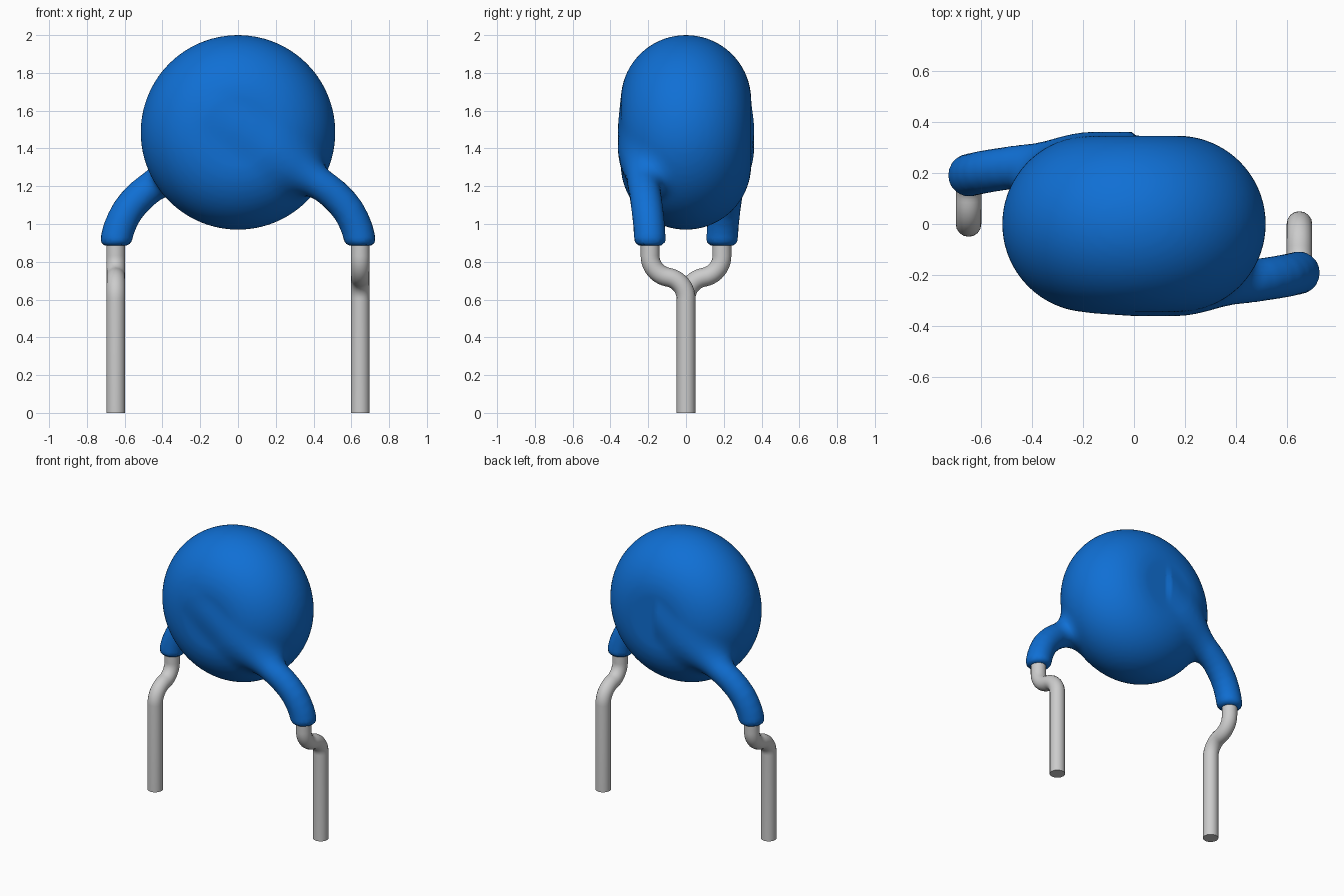
import bpy, bmesh, math
from mathutils import Vector, Matrix

if "Cube" in bpy.data.objects:
    bpy.data.objects.remove(bpy.data.objects["Cube"])


def material(name, rgb, roughness):
    m = bpy.data.materials.new(name)
    m.use_nodes = True
    m.diffuse_color = (*rgb, 1)
    bsdf = m.node_tree.nodes["Principled BSDF"]
    bsdf.inputs["Base Color"].default_value = (*rgb, 1)
    bsdf.inputs["Roughness"].default_value = roughness
    return m


BLUE = material("blue coating", (0.005, 0.16, 0.66), 0.4)
GREY = material("tinned metal", (0.60, 0.60, 0.60), 0.4)

CENTRE_Z, ROUND, FLAT = 1.485, 0.345, 0.17   # disc with fully rounded rim
SLEEVE_R, BLEND, SLEEVE_END = 0.083, 0.10, 0.885
LEAD_X, LEAD_Y, LEAD_R = 0.647, 0.19, 0.05

# Centre line of the coated sleeve on the +x side
KEYS = [Vector(p) for p in [
    (-0.10, -0.215, 1.575), (0.0, -0.238, 1.515), (0.12, -0.240, 1.43),
    (0.28, -0.238, 1.315), (0.42, -0.228, 1.222), (0.51, -0.216, 1.155),
    (0.585, -0.204, 1.070), (0.632, -0.194, 0.970), (0.647, -0.190, 0.890),
    (0.647, -0.190, 0.800)]]


def catmull(keys, steps):
    pts = [keys[0]] + keys + [keys[-1]]
    out = []
    for a, b, c, d in zip(pts, pts[1:], pts[2:], pts[3:]):
        for i in range(steps):
            t = i / steps
            out.append(0.5 * (2 * b + (c - a) * t + (2 * a - 5 * b + 4 * c - d) * t * t
                              + (3 * b - a - 3 * c + d) * t ** 3))
    return out + [keys[-1]]


PATH = catmull(KEYS, 2)
SEGS = [(a, b - a, (b - a).length_squared) for a, b in zip(PATH, PATH[1:])]


def smooth_min(a, b, k):
    h = max(k - abs(a - b), 0) / k
    return min(a, b) - h * h * k / 4


def distance(p):
    """Signed distance to the coating: disc blended with a sleeve, cut flat below."""
    if p.x < 0 and p.y > 0 or p.x < -0.2:
        p = Vector((-p.x, -p.y, p.z))
    r = math.hypot(p.x, p.z - CENTRE_Z)
    disc = math.hypot(max(r - FLAT, 0), p.y) - ROUND
    near = 1e9
    for a, d, n in SEGS:
        v = p - a
        t = min(max(v.dot(d) / n, 0), 1)
        near = min(near, (v - d * t).length_squared)
    f = smooth_min(disc, math.sqrt(near) - SLEEVE_R, BLEND)
    return -smooth_min(-f, p.z - SLEEVE_END, 0.04)


# Coated body: rough union of spheres, voxel remeshed, then fitted to the blended form
bm = bmesh.new()
bmesh.ops.create_uvsphere(bm, u_segments=48, v_segments=24, radius=1, matrix=Matrix.LocRotScale(
    Vector((0, 0, CENTRE_Z)), None, Vector((FLAT + ROUND, ROUND, FLAT + ROUND))))
for a, b in zip(PATH, PATH[1:]):
    for p in (a, (a + b) / 2):
        if p.z > SLEEVE_END + 0.05:
            for s in (1, -1):
                bmesh.ops.create_icosphere(bm, subdivisions=3, radius=SLEEVE_R,
                                           matrix=Matrix.Translation((s * p.x, s * p.y, p.z)))
mesh = bpy.data.meshes.new("coated_body")
bm.to_mesh(mesh)
bm.free()
body = bpy.data.objects.new("coated_body", mesh)
bpy.context.collection.objects.link(body)
remesh = body.modifiers.new("Remesh", "REMESH")
remesh.mode = "VOXEL"
remesh.voxel_size = 0.02
bpy.ops.object.select_all(action="DESELECT")
body.select_set(True)
bpy.context.view_layer.objects.active = body
bpy.ops.object.convert(target="MESH")

E = 0.002
AXES = [Vector((E, 0, 0)), Vector((0, E, 0)), Vector((0, 0, E))]
bm = bmesh.new()
bm.from_mesh(body.data)
for step in range(4):
    for v in bm.verts:
        f = distance(v.co)
        if abs(f) > 0.0003:
            g = Vector([distance(v.co + e) - f for e in AXES]) / E
            v.co -= g * f / max(g.length_squared, 0.3)
    if step == 1:
        bmesh.ops.smooth_vert(bm, verts=bm.verts, factor=0.5, use_axis_x=True,
                              use_axis_y=True, use_axis_z=True)
bm.to_mesh(body.data)
bm.free()
body.data.materials.clear()
body.data.materials.append(BLUE)
body.data.shade_smooth()


# Wire leads: straight pin, S-bend, short riser into the sleeve
def lead(name, s):
    R, n = 0.115, 10
    angle = math.acos(1 - LEAD_Y / (2 * R))
    z0 = 0.605
    top = z0 + 2 * R * math.sin(angle)
    lower = [(R * (1 - math.cos(angle * i / n)), z0 + R * math.sin(angle * i / n))
             for i in range(n + 1)]
    upper = [(LEAD_Y - y, z0 + top - z) for y, z in reversed(lower[:-1])]
    pts = [(0, 0)] + lower + upper + [(LEAD_Y, SLEEVE_END + 0.06)]
    curve = bpy.data.curves.new(name, "CURVE")
    curve.dimensions = "3D"
    curve.bevel_depth = LEAD_R
    curve.bevel_resolution = 6
    curve.use_fill_caps = True
    spline = curve.splines.new("POLY")
    spline.points.add(len(pts) - 1)
    for point, (y, z) in zip(spline.points, pts):
        point.co = (s * LEAD_X, -s * y, z, 1)
    curve.materials.append(GREY)
    obj = bpy.data.objects.new(name, curve)
    bpy.context.collection.objects.link(obj)
    bpy.ops.object.select_all(action="DESELECT")
    obj.select_set(True)
    bpy.context.view_layer.objects.active = obj
    bpy.ops.object.convert(target="MESH")
    bpy.ops.object.shade_smooth_by_angle(angle=math.radians(40))


lead("left_lead", 1)
lead("right_lead", -1)
